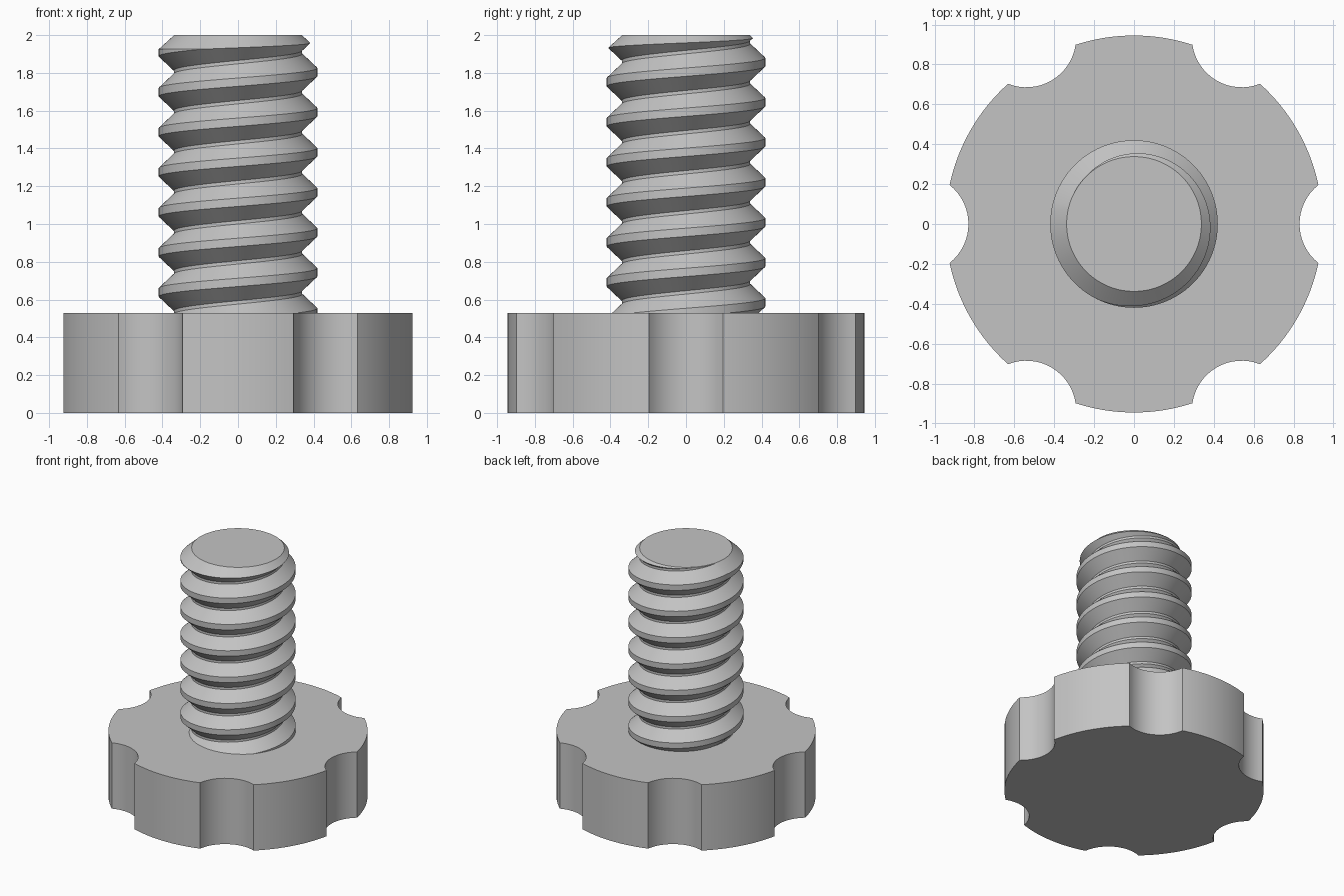
import bpy, bmesh
from math import sin, cos, pi, atan2, acos

if "Cube" in bpy.data.objects:
    bpy.data.objects.remove(bpy.data.objects["Cube"])

grey = bpy.data.materials.new("steel grey")
grey.use_nodes = True
grey.diffuse_color = (0.55, 0.55, 0.55, 1)
grey.node_tree.nodes["Principled BSDF"].inputs["Base Color"].default_value = grey.diffuse_color


def make_object(name, bm):
    bmesh.ops.recalc_face_normals(bm, faces=bm.faces[:])
    mesh = bpy.data.meshes.new(name)
    bm.to_mesh(mesh)
    bm.free()
    mesh.materials.append(grey)
    obj = bpy.data.objects.new(name, mesh)
    bpy.context.collection.objects.link(obj)
    return obj


def smooth(obj):
    bpy.ops.object.select_all(action="DESELECT")
    obj.select_set(True)
    bpy.context.view_layer.objects.active = obj
    bpy.ops.object.shade_smooth_by_angle(angle=pi / 6)


# Knob head: a disc outline with six round finger notches
HEAD_R, HEAD_H, NOTCHES = 0.945, 0.53, 6
notch_c, notch_r, steps = 1.08, 0.25, 16
corner_x = (HEAD_R**2 + notch_c**2 - notch_r**2) / (2 * notch_c)
corner_a = acos(corner_x / HEAD_R)
sweep = atan2(HEAD_R * sin(corner_a), notch_c - corner_x)

bm = bmesh.new()
outline = []
for n in range(NOTCHES):
    turn = n * 2 * pi / NOTCHES
    for i in range(steps + 1):
        a = sweep * (2 * i / steps - 1)
        x, y = notch_c - notch_r * cos(a), notch_r * sin(a)
        outline.append((x * cos(turn) - y * sin(turn), x * sin(turn) + y * cos(turn)))
    for i in range(1, steps):
        a = turn + corner_a + (2 * pi / NOTCHES - 2 * corner_a) * i / steps
        outline.append((HEAD_R * cos(a), HEAD_R * sin(a)))
base = bm.faces.new([bm.verts.new((x, y, 0)) for x, y in outline])
top = bmesh.ops.extrude_face_region(bm, geom=[base], use_keep_orig=True)["geom"]
bmesh.ops.translate(bm, vec=(0, 0, HEAD_H), verts=[g for g in top if isinstance(g, bmesh.types.BMVert)])
smooth(make_object("knob_head", bm))

# Threaded shaft: one right-handed helical profile, wrapped turn onto turn
PITCH, ROOT, CREST = 0.212, 0.34, 0.42
CREST_Z = 0.532            # crest height at angle zero
TURNS, SEG = 12, 96
profile = [(ROOT, -0.097), (CREST, -0.022), (CREST, 0.022), (ROOT, 0.097)]

bm = bmesh.new()
columns = []
for j in range(SEG):
    a = 2 * pi * j / SEG
    columns.append([bm.verts.new((r * cos(a), r * sin(a), CREST_Z + PITCH * (k - 2 + j / SEG) + dz))
                    for k in range(TURNS) for r, dz in profile])
for j in range(SEG):
    left = columns[j]
    right = columns[j + 1] if j + 1 < SEG else columns[0][len(profile):]
    for i in range(len(right) - 1):
        bm.faces.new((left[i], right[i], right[i + 1], left[i + 1]))
low, high = bm.verts.new((0, 0, 0.15)), bm.verts.new((0, 0, 2.6))
for e in [e for e in bm.edges if e.is_boundary]:
    bm.faces.new((*e.verts, low if e.verts[0].co.z < 1 else high))
shaft = make_object("threaded_shaft", bm)

# Envelope that trims the shaft flat at both ends with a chamfered tip
bm = bmesh.new()
rings = []
for r, z in [(0.5, 0.48), (0.5, 1.853), (0.338, 2.0)]:
    rings.append([bm.verts.new((r * cos(2 * pi * (j + 0.5) / SEG), r * sin(2 * pi * (j + 0.5) / SEG), z))
                  for j in range(SEG)])
for a, b in zip(rings, rings[1:]):
    for j in range(SEG):
        k = (j + 1) % SEG
        bm.faces.new((a[j], a[k], b[k], b[j]))
bm.faces.new(rings[0])
bm.faces.new(rings[-1])
envelope = make_object("trim_helper", bm)

trim = shaft.modifiers.new("trim", "BOOLEAN")
trim.operation, trim.solver, trim.object = "INTERSECT", "EXACT", envelope
bpy.context.view_layer.objects.active = shaft
bpy.ops.object.modifier_apply(modifier=trim.name)
bpy.data.objects.remove(envelope)
smooth(shaft)
